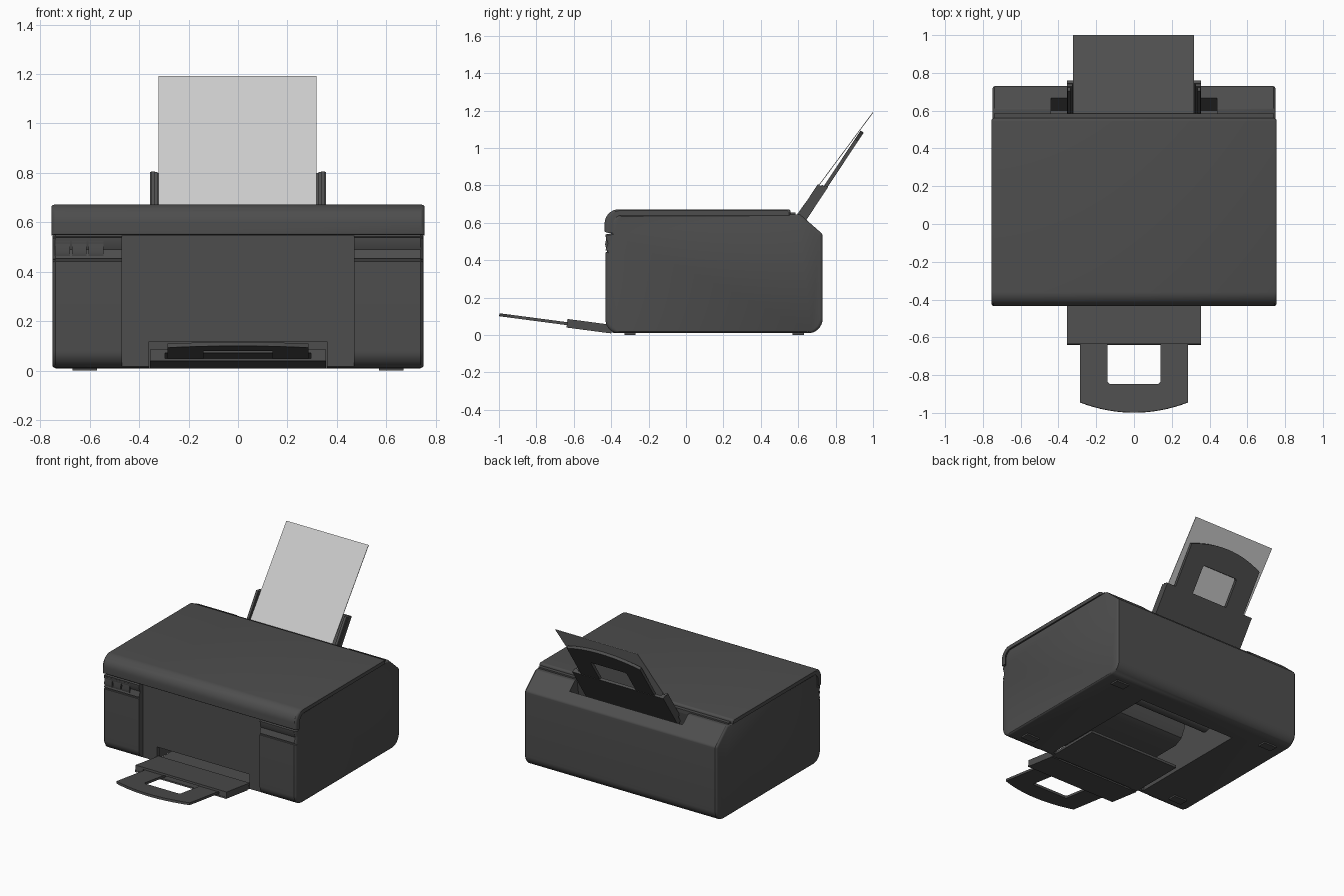
import bpy, bmesh
from math import radians, sin, cos, pi
from mathutils import Vector, Matrix

if "Cube" in bpy.data.objects:
    bpy.data.objects.remove(bpy.data.objects["Cube"])

dark = bpy.data.materials.new("dark_plastic")
dark.diffuse_color = (0.075, 0.075, 0.075, 1)
dark.use_nodes = True
dark.node_tree.nodes["Principled BSDF"].inputs["Base Color"].default_value = dark.diffuse_color
paper_mat = bpy.data.materials.new("paper_grey")
paper_mat.diffuse_color = (0.6, 0.6, 0.6, 0.6)
paper_mat.use_nodes = True
paper_mat.node_tree.nodes["Principled BSDF"].inputs["Base Color"].default_value = paper_mat.diffuse_color


def make(name, bm, mat=dark):
    bmesh.ops.recalc_face_normals(bm, faces=bm.faces)
    me = bpy.data.meshes.new(name)
    bm.to_mesh(me)
    bm.free()
    ob = bpy.data.objects.new(name, me)
    bpy.context.collection.objects.link(ob)
    me.materials.append(mat)
    return ob


def loft(name, rings, mat=dark):
    """Join equal-length rings of points and close both ends."""
    bm = bmesh.new()
    vs = [[bm.verts.new(p) for p in r] for r in rings]
    for a, b in zip(vs, vs[1:]):
        for i in range(len(a)):
            j = (i + 1) % len(a)
            bm.faces.new((a[i], a[j], b[j], b[i]))
    bm.faces.new(vs[0])
    bm.faces.new(vs[-1])
    return make(name, bm, mat)


def fillet(pts, n=7):
    """Round the corners of a list of (u, v, radius)."""
    out = []
    for i, (u, v, r) in enumerate(pts):
        p = Vector((u, v))
        if r == 0:
            out.append(p)
            continue
        a = Vector(pts[i - 1][:2]) - p
        b = Vector(pts[(i + 1) % len(pts)][:2]) - p
        a.normalize()
        b.normalize()
        half = a.angle(b) / 2
        t = r * cos(half) / sin(half)
        c = p + (a + b).normalized() * (r / sin(half))
        s, e = p + a * t - c, p + b * t - c
        out += [c + (s * (1 - k / n) + e * (k / n)).normalized() * r for k in range(n + 1)]
    return out


def prism(name, pts, x0, x1, ease=0.0):
    """Extrude a (y, z) profile along x, easing the end rims inward if asked."""
    c = Vector((0.15, 0.34))
    def ring(x, k):
        return [(x, *(c + (p - c) * k)) for p in map(Vector, pts)]
    if not ease:
        return loft(name, [ring(x0, 1), ring(x1, 1)])
    steps = [(0, 1 - ease), (0.004, 1 - ease * 0.4), (0.012, 1)]
    rings = [ring(x0 + d, k) for d, k in steps] + [ring(x1 - d, k) for d, k in reversed(steps)]
    return loft(name, rings)


def box(name, x0, x1, y0, y1, z0, z1):
    return prism(name, [(y0, z0), (y1, z0), (y1, z1), (y0, z1)], x0, x1)


def plate(name, frame, outline, n0, n1, mat=dark):
    """Extrude an (x, s) outline along the normal of a tilted frame."""
    return loft(name, [[frame @ Vector((x, s, n)) for x, s in outline] for n in (n0, n1)], mat)


def rect(x0, x1, s0, s1):
    return [(x0, s0), (x1, s0), (x1, s1), (x0, s1)]


def tilted(y, z, d, n):
    return Matrix(((1, 0, 0, 0), (0, d[0], n[0], y), (0, d[1], n[1], z), (0, 0, 0, 1)))


def cut(ob, cutters):
    for c in cutters:
        m = ob.modifiers.new("cut", 'BOOLEAN')
        m.object, m.solver = c, 'EXACT'
    deps = bpy.context.evaluated_depsgraph_get()
    me = bpy.data.meshes.new_from_object(ob.evaluated_get(deps))
    ob.modifiers.clear()
    ob.data = me
    for c in cutters:
        bpy.data.objects.remove(c)


# Main body: rounded profile with a chamfered back and a shallow control band
body = prism("body", fillet([
    (-.43, .01, .07), (.73, .01, .075), (.73, .54, .02), (.61, .645, .01), (.585, .645, 0),
    (-.40, .642, .05), (-.40, .543, 0), (-.43, .538, 0), (-.428, .515, 0), (-.418, .49, 0),
    (-.43, .453, 0), (-.422, .451, 0), (-.422, .444, 0), (-.43, .442, 0)]), -.75, .75, .025)
cut(body, [
    box("front_recess", -.47, .47, -.5, -.388, -.1, .546),
    box("tray_mouth", -.36, .36, -.5, -.3, -.1, .118),
    box("inner_cavity", -.38, .38, -.355, .53, -.1, .42),
    prism("rear_slot", [(.597, .72), (.56, .5), (.6, .47), (.735, .72)], -.44, .44)])

# Lid wrapping over the top and down the front
prism("lid", fillet([
    (-.435, .55, .006), (-.435, .672, .075), (.56, .672, .015), (.56, .646, 0),
    (-.402, .646, .05), (-.402, .55, 0)]), -.755, .755, .02)
box("lid_hinge_strip", -.74, .74, .55, .585, .63, .655)

# Control buttons on the left of the control band
for i in range(3):
    x = -.74 + i * .068
    prism("button_%d" % i, [(-.41, .46), (-.428, .465), (-.433, .485), (-.427, .51), (-.43, .53), (-.41, .533)],
          x, x + .06)

# Feet
for sx in (-1, 1):
    for y in (-.3, .6):
        box("foot", sx * .62 - .05, sx * .62 + .05, y - .03, y + .03, 0, .02)

# Paper path inside the open underside
prism("paper_guide", [(-.36, .13), (.06, .13), (.12, .16), (.15, .22), (.15, .415), (.135, .415),
                      (.135, .23), (.11, .175), (.055, .145), (-.36, .145)], -.3, .3)
prism("feed_roller", [(.27 + .05 * cos(k * pi / 12), .22 + .05 * sin(k * pi / 12)) for k in range(24)], -.379, .379)


# U-shaped tray extension with a bowed outer edge
def tongue(s0, s_win, s_side, s_end):
    arc = [(-.285 + .57 * k / 16, s_side + (s_end - s_side) * (1 - (k / 8 - 1) ** 2)) for k in range(17)]
    return [(-.285, s0)] + arc + [(.285, s0), (.14, s0), (.14, s_win - .01), (.13, s_win),
                                  (-.13, s_win), (-.14, s_win - .01), (-.14, s0)]


# Output tray: two plates, side rails and the extension
a = radians(7.5)
out = tilted(-.64, .04, (-cos(a), sin(a)), (sin(a), cos(a)))
plate("output_tray_top", out, rect(-.355, .355, -.26, 0), .032, .046)
plate("output_tray_bottom", out, rect(-.355, .355, -.24, 0), 0, .01)
for sx in (-1, 1):
    plate("output_tray_rail", out, rect(sx * .295, sx * .355, -.25, -.002), .005, .04)
plate("output_extension", out, tongue(-.03, .212, .31, .364), .013, .029)
box("inner_tray", -.355, .355, -.39, .0, .012, .03)

# Rear paper support: tray, side guides and the extension
b = radians(56.5)
rear = tilted(.64, .61, (cos(b), sin(b)), (-sin(b), cos(b)))
plate("rear_tray", rear, rect(-.355, .355, -.13, .216), 0, .018)
for sx in (-1, 1):
    plate("rear_guide", rear, rect(sx * .325, sx * .355, -.08, .21), 0, .034)
    plate("rear_guide_lip", rear, rect(sx * .335, sx * .352, -.04, .2), .03, .054)
plate("rear_extension", rear, tongue(.18, .41, .51, .565), .002, .022)

# Paper sheet
c = radians(53.4)
sheet = tilted(.595, .645, (cos(c), sin(c)), (-sin(c), cos(c)))
plate("paper_sheet", sheet, rect(-.322, .318, -.02, .679), -.002, .002, paper_mat)

for ob in bpy.context.scene.objects:
    ob.select_set(True)
bpy.context.view_layer.objects.active = body
bpy.ops.object.shade_smooth_by_angle(angle=radians(30))
